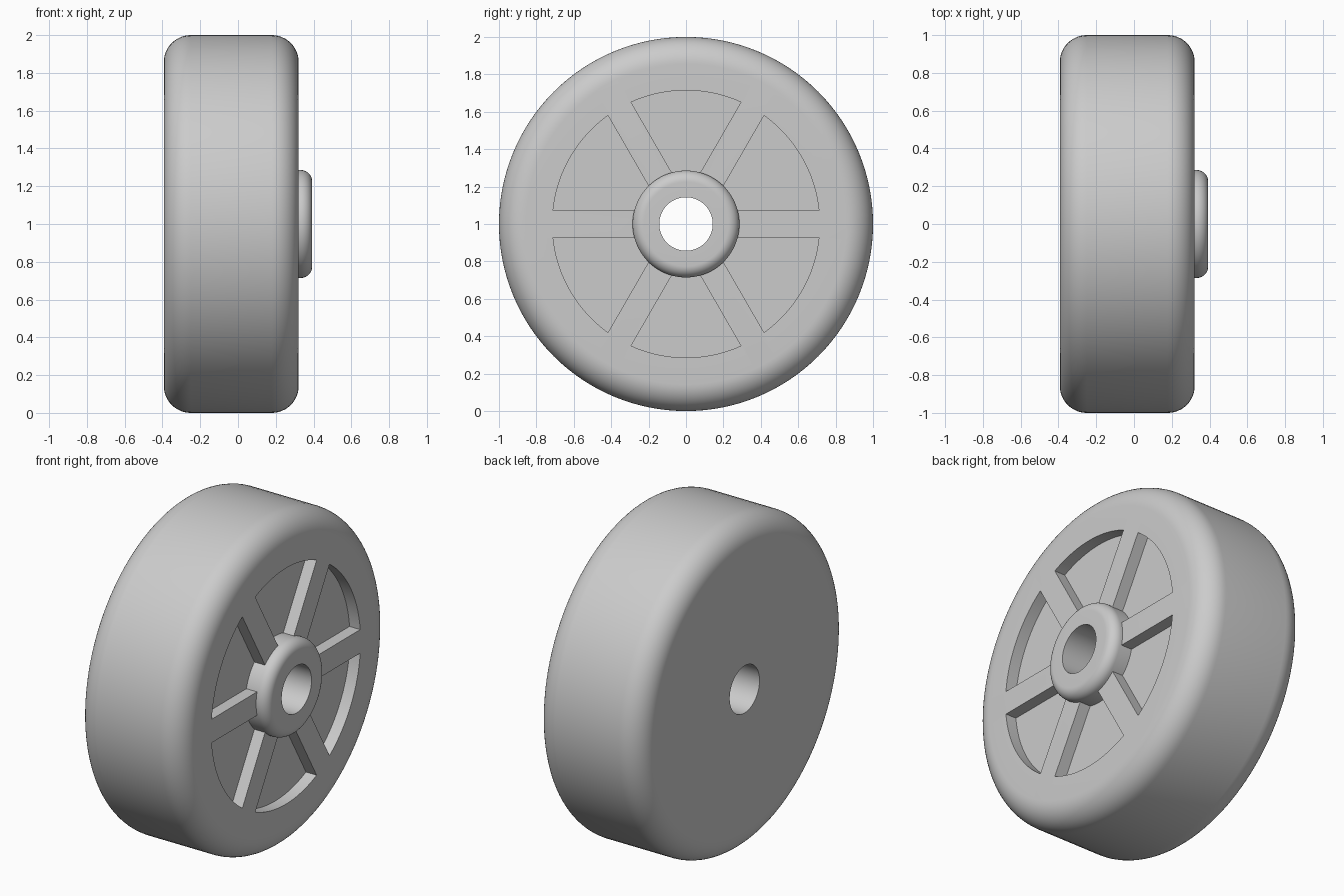
import bpy, bmesh, math

old = bpy.data.objects.get("Cube")
if old:
    bpy.data.objects.remove(old)

U = 1 / 14                     # design module
BACK, FACE, TIP = -5.5 * U, 4.5 * U, 5.5 * U
SEGMENTS = 128

grey = bpy.data.materials.new("plain_grey")
grey.use_nodes = True
grey.diffuse_color = (0.6, 0.6, 0.6, 1)
grey.node_tree.nodes["Principled BSDF"].inputs["Base Color"].default_value = (0.6, 0.6, 0.6, 1)


def finish(name, bm):
    bmesh.ops.recalc_face_normals(bm, faces=bm.faces[:])
    mesh = bpy.data.meshes.new(name)
    bm.to_mesh(mesh)
    bm.free()
    mesh.materials.append(grey)
    obj = bpy.data.objects.new(name, mesh)
    bpy.context.collection.objects.link(obj)
    return obj


def fillet(x, r, radius, start, steps=12):
    """Quarter arc of (x, r) points around a centre, beginning at angle start."""
    angles = [start - math.pi / 2 * i / steps for i in range(steps + 1)]
    return [(x + radius * math.cos(a), r + radius * math.sin(a)) for a in angles]


def lathe(name, profile):
    """Revolve a closed (x, r) profile around the axle."""
    bm = bmesh.new()
    rings = []
    for i in range(SEGMENTS):
        a = math.tau * i / SEGMENTS
        rings.append([bm.verts.new((x, r * math.cos(a), 1 + r * math.sin(a))) for x, r in profile])
    n = len(profile)
    for i in range(SEGMENTS):
        p, q = rings[i], rings[(i + 1) % SEGMENTS]
        for j in range(n):
            k = (j + 1) % n
            bm.faces.new((p[j], p[k], q[k], q[j]))
    return finish(name, bm)


# Wheel body with rounded shoulders and a seat for the hub
SEAT = 3 * U
round_r = 2 * U
body_profile = [(BACK, 2 * U)]
body_profile += fillet(BACK + round_r, 1 - round_r, round_r, math.pi)
body_profile += fillet(FACE - round_r, 1 - round_r, round_r, math.pi / 2)
body_profile += [(FACE, 3 * U), (SEAT, 3 * U), (SEAT, 2 * U)]
wheel = lathe("wheel_body", body_profile)

# Rounded hub collar
edge = 0.85 * U
hub = lathe("hub", [(SEAT, 2 * U), (SEAT, 4 * U)]
            + fillet(TIP - edge, 4 * U - edge, edge, math.pi / 2) + [(TIP, 2 * U)])

# Six shallow pockets that leave parallel-sided spokes
bm = bmesh.new()
for k in range(6):
    outline = []
    for radius, flip in ((10 * U, 1), (3.5 * U, -1)):
        inset = math.asin(U / radius)
        for i in range(25):
            t = i / 24 if flip > 0 else 1 - i / 24
            a = k * math.pi / 3 + inset + t * (math.pi / 3 - 2 * inset)
            outline.append((radius * math.cos(a), 1 + radius * math.sin(a)))
    floor = [bm.verts.new((FACE - U, y, z)) for y, z in outline]
    lid = [bm.verts.new((FACE + U, y, z)) for y, z in outline]
    bm.faces.new(floor)
    bm.faces.new(lid)
    for i in range(len(outline)):
        j = (i + 1) % len(outline)
        bm.faces.new((floor[i], floor[j], lid[j], lid[i]))
cutter = finish("pocket_cutter", bm)
cutter.hide_render = True

# Cut the pockets
cut = wheel.modifiers.new("pockets", "BOOLEAN")
cut.operation = "DIFFERENCE"
cut.solver = "EXACT"
cut.object = cutter
bpy.context.view_layer.objects.active = wheel
bpy.ops.object.select_all(action="DESELECT")
wheel.select_set(True)
bpy.ops.object.modifier_apply(modifier=cut.name)
bpy.data.objects.remove(cutter)

# Smooth the curved surfaces, keeping hard edges
hub.select_set(True)
bpy.ops.object.shade_smooth_by_angle(angle=math.radians(30))
